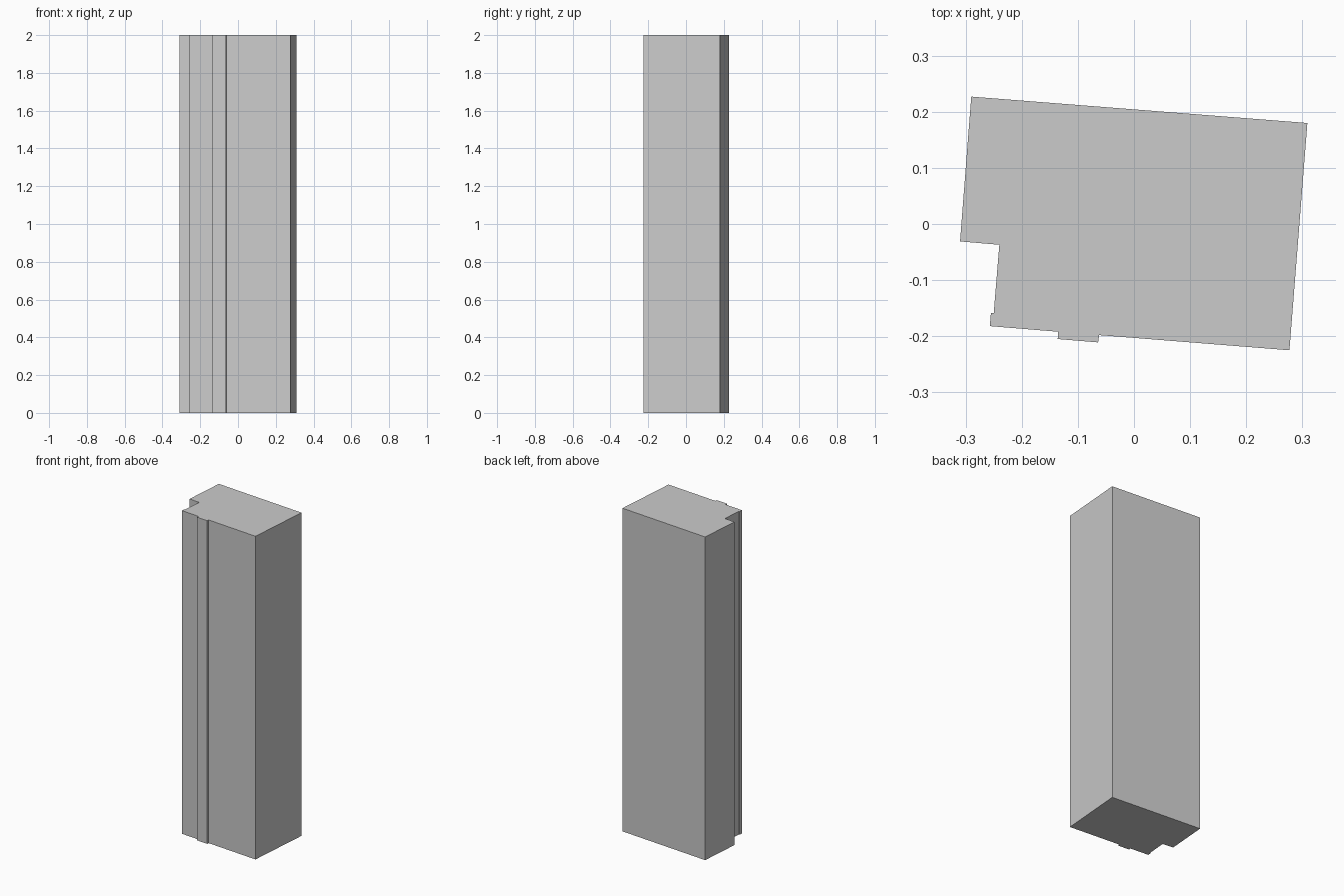
import bpy, bmesh

if "Cube" in bpy.data.objects:
    bpy.data.objects.remove(bpy.data.objects["Cube"])

HEIGHT = 2.0

# Pillar plan, clockwise from the back left corner
outline = [
    (-0.290, 0.227), (0.309, 0.180), (0.277, -0.225),      # main block
    (-0.062, -0.198), (-0.064, -0.211),                    # front raised strip
    (-0.136, -0.205), (-0.135, -0.192),
    (-0.257, -0.182), (-0.255, -0.159), (-0.250, -0.159),  # small corner lip
    (-0.240, -0.037), (-0.310, -0.031),                    # notched corner
]

# Extrude the plan to full height
bm = bmesh.new()
base = bm.faces.new([bm.verts.new((x, y, 0)) for x, y in outline])
top = bmesh.ops.extrude_face_region(bm, geom=[base], use_keep_orig=True)
verts = [g for g in top["geom"] if isinstance(g, bmesh.types.BMVert)]
bmesh.ops.translate(bm, verts=verts, vec=(0, 0, HEIGHT))
bmesh.ops.recalc_face_normals(bm, faces=bm.faces[:])

mesh = bpy.data.meshes.new("pillar")
bm.to_mesh(mesh)
bm.free()
bpy.context.collection.objects.link(bpy.data.objects.new("pillar", mesh))
